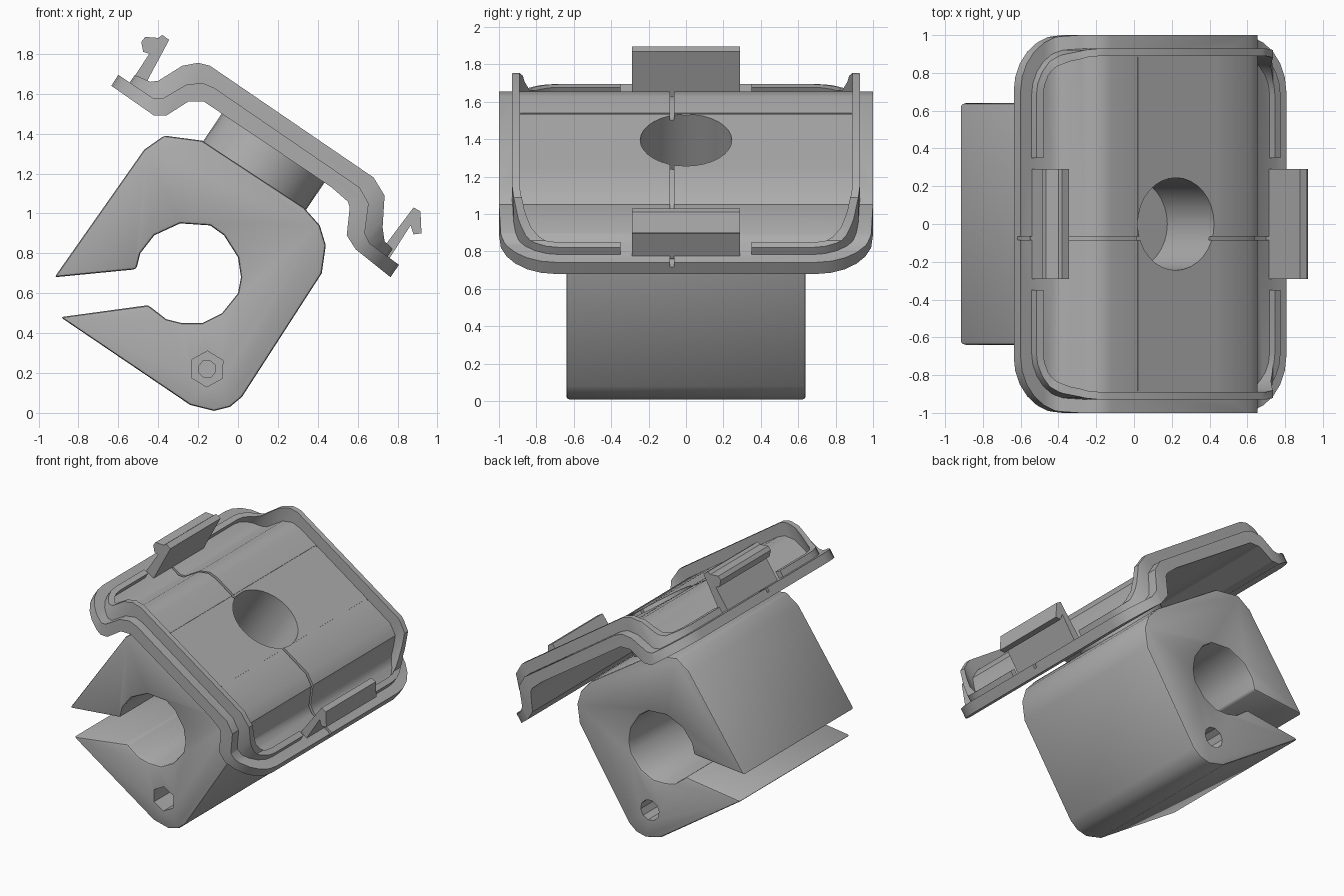
import bpy, bmesh, math
from mathutils import Vector, Matrix

if "Cube" in bpy.data.objects:
    bpy.data.objects.remove(bpy.data.objects["Cube"])

grey = bpy.data.materials.new("mid_grey")
grey.use_nodes = True
colour = (0.42, 0.42, 0.42, 1)
grey.diffuse_color = colour
grey.node_tree.nodes["Principled BSDF"].inputs["Base Color"].default_value = colour

# Two working frames: side profiles run along y, plan outlines along the tilted normal
TILT = math.radians(34)
along = Vector((math.cos(TILT), 0, -math.sin(TILT)))
normal = Vector((math.sin(TILT), 0, math.cos(TILT)))
centre = Vector((0.225, 0, 1.40))


def side(p, q, h):
    return Vector((p, h, q))


def plan(p, q, h):
    return centre + p * along + Vector((0, q, 0)) + h * normal


def prism(name, points, low, high, frame=side):
    bm = bmesh.new()
    rings = [[bm.verts.new(frame(p, q, h)) for p, q in points] for h in (low, high)]
    bm.faces.new(rings[0])
    bm.faces.new(rings[1][::-1])
    for i in range(len(points)):
        j = (i + 1) % len(points)
        bm.faces.new((rings[0][i], rings[0][j], rings[1][j], rings[1][i]))
    bmesh.ops.recalc_face_normals(bm, faces=bm.faces)
    mesh = bpy.data.meshes.new(name)
    bm.to_mesh(mesh)
    bm.free()
    mesh.materials.append(grey)
    obj = bpy.data.objects.new(name, mesh)
    bpy.context.collection.objects.link(obj)
    return obj


def apply(obj, mod):
    bpy.context.view_layer.objects.active = obj
    bpy.ops.object.modifier_apply(modifier=mod.name)


def bevel(obj, width, segments=2):
    mod = obj.modifiers.new("bevel", 'BEVEL')
    mod.width, mod.segments = width, segments
    mod.limit_method, mod.angle_limit = 'ANGLE', math.radians(40)
    apply(obj, mod)


def boolean(cutter, operation, *targets):
    for obj in targets:
        mod = obj.modifiers.new("cut", 'BOOLEAN')
        mod.object, mod.operation, mod.solver = cutter, operation, 'EXACT'
        apply(obj, mod)
    bpy.data.objects.remove(cutter)


def circle(radius, sides, cx=0, cy=0, turn=0):
    return [(cx + radius * math.cos(turn + math.tau * i / sides),
             cy + radius * math.sin(turn + math.tau * i / sides)) for i in range(sides)]


def rounded(half_u, half_v, radius, steps=6):
    points = []
    for k, (su, sv) in enumerate(((1, 1), (-1, 1), (-1, -1), (1, -1))):
        for i in range(steps + 1):
            a = math.pi / 2 * (k + i / steps)
            points.append((su * (half_u - radius) + radius * math.cos(a),
                           sv * (half_v - radius) + radius * math.sin(a)))
    return points


def box(u, v, half_u, half_v):
    return [(u - half_u, v - half_v), (u + half_u, v - half_v),
            (u + half_u, v + half_v), (u - half_u, v + half_v)]


def raised(points, amount):
    return [(p + amount * normal.x, q + amount * normal.z) for p, q in points]


# Clamp block with an open bore
block = prism("clamp_block", [
    (-0.92, 0.68), (-0.47, 1.32), (-0.37, 1.39), (-0.18, 1.365), (0.33, 1.03),
    (0.41, 0.94), (0.44, 0.84), (0.42, 0.70), (0.02, 0.08), (-0.04, 0.03),
    (-0.12, 0.01), (-0.24, 0.04), (-0.89, 0.48), (-0.45, 0.54), (-0.36, 0.47),
    (-0.28, 0.45), (-0.18, 0.45), (-0.08, 0.50), (0, 0.60), (0.015, 0.68),
    (0, 0.78), (-0.07, 0.89), (-0.14, 0.94), (-0.29, 0.95), (-0.42, 0.89),
    (-0.49, 0.80), (-0.51, 0.72)], -0.64, 0.64)
bevel(block, 0.015)

# Bolt recesses: hexagonal at the front, round at the back, joined by a narrow bore
for radius, sides, low, high in ((0.09, 6, -0.8, -0.45), (0.075, 10, 0.4, 0.8),
                                 (0.045, 8, -0.5, 0.3)):
    hole = prism("recess", circle(radius, sides, -0.155, 0.22, 0.5), low, high)
    boolean(hole, 'DIFFERENCE', block)

# Stepped tray sheet
lower = [(-0.635, 1.64), (-0.42, 1.49), (-0.36, 1.49), (-0.25, 1.56), (-0.17, 1.56),
         (0.47, 1.13), (0.55, 1.06), (0.56, 1.03), (0.545, 0.89), (0.59, 0.82),
         (0.765, 0.68)]
upper = [(0.81, 0.74), (0.66, 0.85), (0.635, 0.90), (0.655, 1.05), (0.61, 1.13),
         (-0.12, 1.63), (-0.18, 1.655), (-0.26, 1.645), (-0.38, 1.575),
         (-0.42, 1.575), (-0.60, 1.695)]
rim_top = [(0.80, 0.80), (0.735, 0.86), (0.725, 0.93), (0.735, 1.09), (0.68, 1.18),
           (-0.14, 1.74), (-0.20, 1.755), (-0.28, 1.74), (-0.40, 1.665),
           (-0.44, 1.66), (-0.53, 1.70)]
sheet = prism("tray_sheet", lower + upper, -1.2, 1.2)
boolean(prism("outline", rounded(0.85, 1, 0.3), -1, 1, plan), 'INTERSECT', sheet)

# Raised rim, interrupted beside each clip
rim = prism("tray_rim", raised(lower, 0.03) + rim_top, -1.2, 1.2)
boolean(prism("outline", rounded(0.78, 0.93, 0.25), -1, 1, plan), 'INTERSECT', rim)
boolean(prism("inside", rounded(0.74, 0.89, 0.21), -1.1, 1.1, plan), 'DIFFERENCE', rim)
boolean(prism("gap", box(0, 0, 1.2, 0.35), -1.2, 1.2, plan), 'DIFFERENCE', rim)

# Fine seams in the tray floor
cross_seam = prism("seam", raised(upper, -0.03) + raised(upper[::-1], 0.1), -0.085, -0.065)
boolean(cross_seam, 'DIFFERENCE', sheet)
for u in (-0.25, 0.25):
    boolean(prism("seam", box(u, 0, 0.007, 0.885), -0.008, 0.2, plan), 'DIFFERENCE', sheet)

# Round neck with a blind socket running into the block
neck = prism("neck", circle(0.31, 32), -0.30, -0.05, plan)
boolean(prism("socket", circle(0.245, 32), -0.45, 0.4, plan), 'DIFFERENCE', neck, sheet, block)

# Snap clips
left_clip = prism("left_clip", [
    (0.88, 1.03), (0.915, 1.01), (0.92, 0.90), (0.88, 0.895), (0.865, 0.94),
    (0.75, 0.76), (0.70, 0.79)], -0.29, 0.29)
right_clip = prism("right_clip", [
    (-0.485, 1.86), (-0.465, 1.885), (-0.40, 1.88), (-0.38, 1.895), (-0.345, 1.87),
    (-0.49, 1.60), (-0.55, 1.64), (-0.445, 1.80), (-0.475, 1.81)], -0.29, 0.29)

# Smooth curved faces, keep crisp edges
parts = (block, sheet, rim, neck, left_clip, right_clip)
for obj in bpy.context.view_layer.objects:
    obj.select_set(obj in parts)
bpy.context.view_layer.objects.active = block
bpy.ops.object.shade_smooth_by_angle(angle=math.radians(35))
